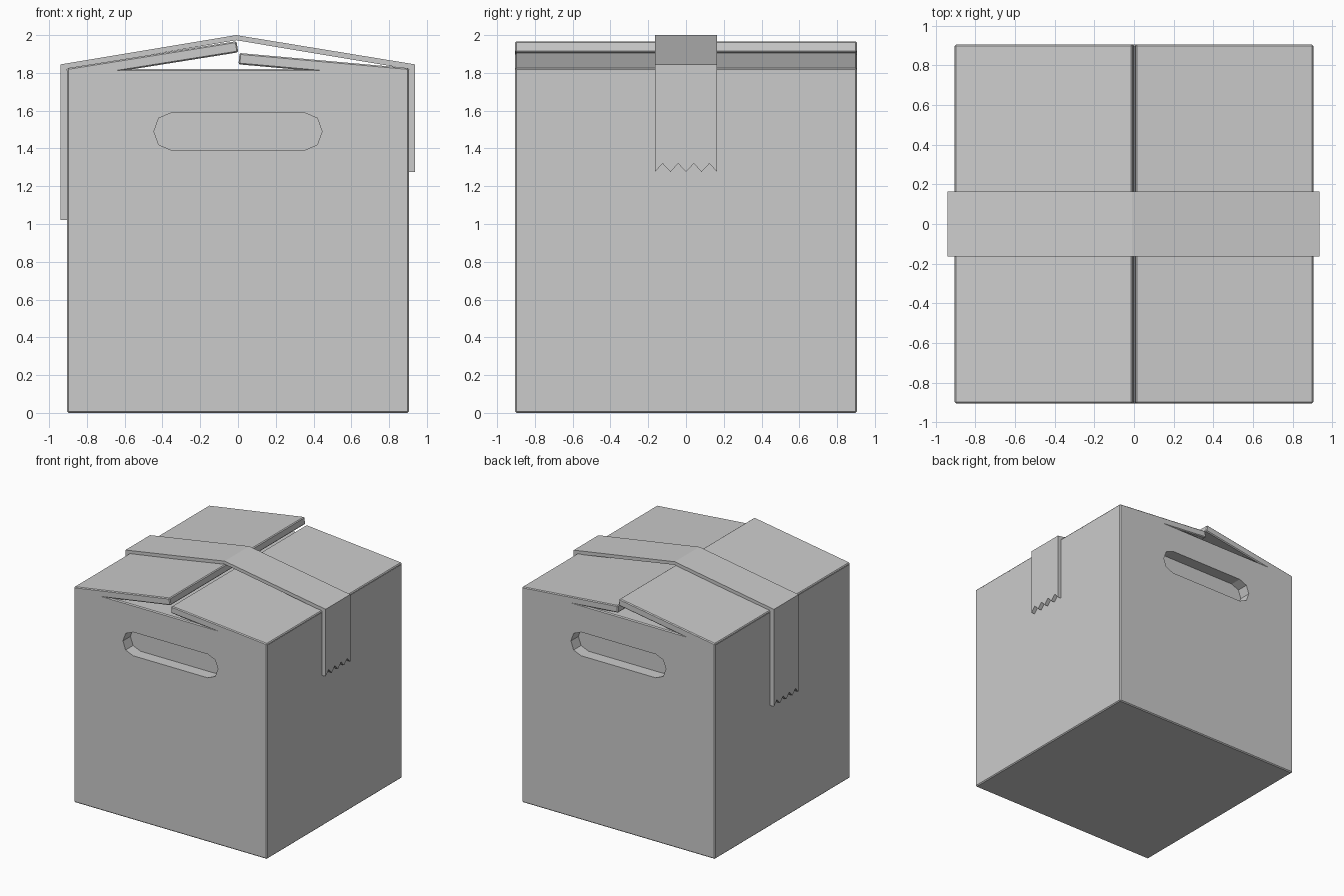
import bpy, bmesh, math
from mathutils import Vector

if "Cube" in bpy.data.objects:
    bpy.data.objects.remove(bpy.data.objects["Cube"])


def prism(name, pts, axis, a, b):
    """Extrude a closed 2D profile along x or y (profile = other axis, z)."""
    bm = bmesh.new()

    def place(p, t):
        return (p[0], t, p[1]) if axis == 'y' else (t, p[0], p[1])
    face = bm.faces.new([bm.verts.new(place(p, a)) for p in pts])
    res = bmesh.ops.extrude_face_region(bm, geom=[face])
    shift = Vector((0, b - a, 0)) if axis == 'y' else Vector((b - a, 0, 0))
    verts = [v for v in res['geom'] if isinstance(v, bmesh.types.BMVert)]
    bmesh.ops.translate(bm, verts=verts, vec=shift)
    bmesh.ops.recalc_face_normals(bm, faces=bm.faces)
    mesh = bpy.data.meshes.new(name)
    bm.to_mesh(mesh)
    bm.free()
    ob = bpy.data.objects.new(name, mesh)
    bpy.context.collection.objects.link(ob)
    return ob


def bevel(ob, width):
    m = ob.modifiers.new("edge_bevel", 'BEVEL')
    m.width, m.segments = width, 1
    m.limit_method, m.angle_limit = 'ANGLE', math.radians(30)


def cut(ob, cutter):
    m = ob.modifiers.new("cut", 'BOOLEAN')
    m.operation, m.solver, m.object = 'DIFFERENCE', 'EXACT', cutter
    cutter.hide_render = True
    cutter.hide_set(True)


H, TOP = 0.905, 1.82

# box body with a recessed hand hold on front and back
box = prism("box_body", [(-H, 0), (H, 0), (H, TOP), (-H, TOP)], 'y', -H, H)
bevel(box, 0.008)
quarter = [(0.35, 0.10), (0.42, 0.07), (0.445, 0.0), (0.42, -0.07), (0.35, -0.10)]
slot = quarter + [(-x, z) for x, z in reversed(quarter)]
slot = [(x, z + 1.49) for x, z in slot]
for side, s in (("front", -1), ("back", 1)):
    cut(box, prism(side + "_handle_cutter", slot, 'y', s * (H - 0.1), s * (H + 0.1)))

# top flaps, hinged on the left and right edges and lifted at the middle
for name, s, tip_z in (("left_flap", -1, 1.968), ("right_flap", 1, 1.905)):
    hinge = Vector((s * H, TOP + 0.005))
    tip = Vector((s * 0.008, tip_z))
    d = (tip - hinge).normalized()
    down = Vector((-d.y, d.x)) if s > 0 else Vector((d.y, -d.x))
    down *= 0.06
    flap = prism(name, [hinge, tip, tip + down, hinge + down], 'y', -H, H)
    bevel(flap, 0.007)

# tape strip over the top and down both sides
outer = [(-0.94, 1.02), (-0.94, 1.845), (-0.01, 2.0), (0.937, 1.845), (0.937, 1.275)]
inner = [(0.905, 1.275), (0.905, 1.82), (-0.01, 1.973), (-0.905, 1.82), (-0.905, 1.02)]
W = 0.165
tape = prism("tape_strip", outer + inner, 'y', -W, W)

# saw-tooth cut at both tape ends
for name, s, z in (("left_teeth_cutter", -1, 1.02), ("right_teeth_cutter", 1, 1.275)):
    pts = [(-W - 0.02, z - 0.1), (-W - 0.02, z)]
    pts += [(-W + W * i / 4, z + (0.045 if i % 2 else 0.0005)) for i in range(9)]
    pts += [(W + 0.02, z), (W + 0.02, z - 0.1)]
    cut(tape, prism(name, pts, 'x', s * 0.8, s * 1.1))
